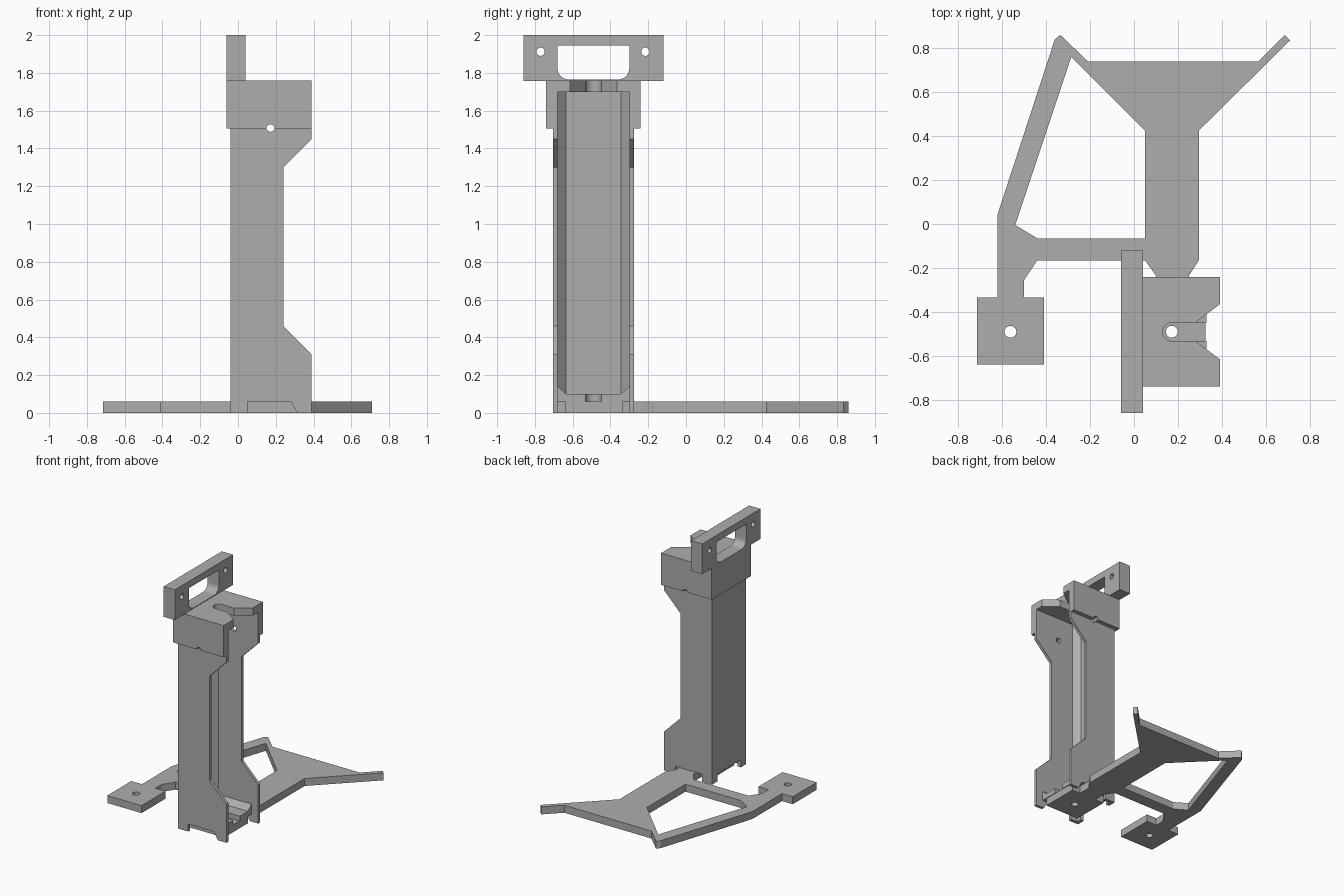
import bpy, bmesh, math
from mathutils import Vector
from mathutils.geometry import tessellate_polygon

cube = bpy.data.objects.get("Cube")
if cube:
    bpy.data.objects.remove(cube, do_unlink=True)

grey = bpy.data.materials.new("plain grey")
grey.use_nodes = True
grey.diffuse_color = (0.42, 0.42, 0.42, 1)
grey.node_tree.nodes["Principled BSDF"].inputs["Base Color"].default_value = grey.diffuse_color

PLACE = {"x": lambda u, v, w: (w, u, v),
         "y": lambda u, v, w: (u, w, v),
         "z": lambda u, v, w: (u, v, w)}


def prism(name, axis, lo, hi, outline, *holes):
    """Extrude an outline with holes along an axis."""
    loops = [outline, *holes]
    flat = [p for loop in loops for p in loop]
    n = len(flat)
    tris = tessellate_polygon([[Vector((u, v, 0)) for u, v in loop] for loop in loops])
    verts = [PLACE[axis](u, v, w) for w in (lo, hi) for u, v in flat]
    faces = [tuple(t) for t in tris] + [tuple(i + n for i in t) for t in tris]
    start = 0
    for loop in loops:
        k = len(loop)
        for i in range(k):
            a, b = start + i, start + (i + 1) % k
            faces.append((a, b, b + n, a + n))
        start += k
    mesh = bpy.data.meshes.new(name)
    mesh.from_pydata(verts, [], faces)
    bm = bmesh.new()
    bm.from_mesh(mesh)
    bmesh.ops.recalc_face_normals(bm, faces=bm.faces[:])
    bm.to_mesh(mesh)
    bm.free()
    mesh.materials.append(grey)
    ob = bpy.data.objects.new(name, mesh)
    bpy.context.collection.objects.link(ob)
    bpy.ops.object.select_all(action="DESELECT")
    ob.select_set(True)
    bpy.context.view_layer.objects.active = ob
    bpy.ops.object.shade_smooth_by_angle(angle=math.radians(30))
    return ob


def arc(cx, cy, r, a0, a1, n=10):
    return [(cx + r * math.cos(math.radians(a0 + (a1 - a0) * i / n)),
             cy + r * math.sin(math.radians(a0 + (a1 - a0) * i / n))) for i in range(n + 1)]


def circle(cx, cy, r):
    return arc(cx, cy, r, 0, 360, 24)[:-1]


def rect(u0, u1, v0, v1):
    return [(u0, v0), (u1, v0), (u1, v1), (u0, v1)]


CY = -0.49      # centre plane of the tower
HX = 0.172      # hole position along x
OUT, INN = 0.215, 0.19

# Flat base: two drilled pads, an open frame and a splayed fork
base = [(0.02, -0.64), (0.325, -0.64), (0.325, -0.335), (0.25, -0.335), (0.25, -0.235),
        (0.295, -0.165), (0.295, 0.425), (0.71, 0.835), (0.685, 0.86), (0.565, 0.74),
        (-0.21, 0.74), (-0.335, 0.86), (-0.36, 0.84), (-0.62, 0.045), (-0.62, -0.335),
        (-0.715, -0.335), (-0.715, -0.64), (-0.41, -0.64), (-0.41, -0.335), (-0.5, -0.335),
        (-0.5, -0.255), (-0.44, -0.165), (0.05, -0.165), (0.1, -0.235), (0.1, -0.335),
        (0.02, -0.335)]
frame_gap = [(-0.54, -0.005), (-0.44, -0.065), (0.05, -0.065), (0.05, 0.425), (-0.285, 0.76)]
prism("base_plate", "z", 0, 0.06, base, frame_gap,
      circle(HX, CY, 0.027), circle(-0.562, CY, 0.027))

# Tower side walls with flared ends and a notch over the base
wall = [(-0.04, 0), (0.05, 0), (0.05, 0.06), (0.28, 0.06), (0.315, 0), (0.39, 0),
        (0.39, 0.31), (0.24, 0.46), (0.24, 1.3), (0.39, 1.45), (0.39, 1.7), (-0.04, 1.7)]
# Cap skirt with a half-round relief around the pin hole
skirt = [(-0.06, 1.505)] + arc(HX, 1.505, 0.022, 180, 0) + [(0.39, 1.505), (0.39, 1.76), (-0.06, 1.76)]
for side, s in (("front", -1), ("back", 1)):
    lo, hi = sorted((CY + s * OUT, CY + s * INN))
    prism(side + "_wall", "y", lo, hi, wall, circle(HX, 1.51, 0.022))
    lo, hi = sorted((CY + s * 0.25, CY + s * OUT))
    prism(side + "_cap_skirt", "y", lo, hi, skirt)
    # Chamfers along the inner corners
    y0, y1 = CY + s * INN, CY + s * (INN - 0.045)
    prism(side + "_corner_chamfer", "z", 0.06, 1.7, [(-0.01, y0), (0.035, y0), (-0.01, y1)])
    prism(side + "_floor_chamfer", "x", -0.01, 0.33, [(y0, 0.1), (y0, 0.14), (y1, 0.1)])

# Tower rear panel with a notch at the foot
b0, b1 = CY - INN, CY + INN
prism("rear_panel", "x", -0.04, -0.01,
      [(b0, 0), (b0 + 0.04, 0), (b0 + 0.04, 0.06), (b1 - 0.04, 0.06), (b1 - 0.04, 0),
       (b1, 0), (b1, 1.7), (b0, 1.7)])


# Slotted floor and cap top
def slot(edge, flare, straight):
    r = 0.042
    return ([(edge, CY + flare), (straight, CY + r)]
            + arc(HX, CY, r, 90, 270, 14) + [(straight, CY - r), (edge, CY - flare)])


prism("tower_floor", "z", 0.06, 0.1, [(-0.01, b0), (0.33, b0)]
      + slot(0.33, 0.042, 0.28)[::-1] + [(0.33, b1), (-0.01, b1)])
prism("cap_top", "z", 1.7, 1.76, [(-0.06, CY - OUT), (0.39, CY - OUT)]
      + slot(0.39, 0.125, 0.28)[::-1] + [(0.39, CY + OUT), (-0.06, CY + OUT)])
prism("cap_rear", "x", -0.06, -0.04, rect(CY - OUT, CY + OUT, 1.505, 1.7))

# Upright mounting bracket with a rounded window and two screw holes
window = ([(CY - 0.19, 1.945)] + arc(CY - 0.13, 1.825, 0.06, 180, 270)
          + arc(CY + 0.13, 1.825, 0.06, 270, 360) + [(CY + 0.19, 1.945)])
prism("mount_bracket", "x", -0.06, 0.04, rect(-0.86, -0.12, 1.757, 2.0),
      window, circle(-0.77, 1.912, 0.022), circle(-0.215, 1.912, 0.022))
